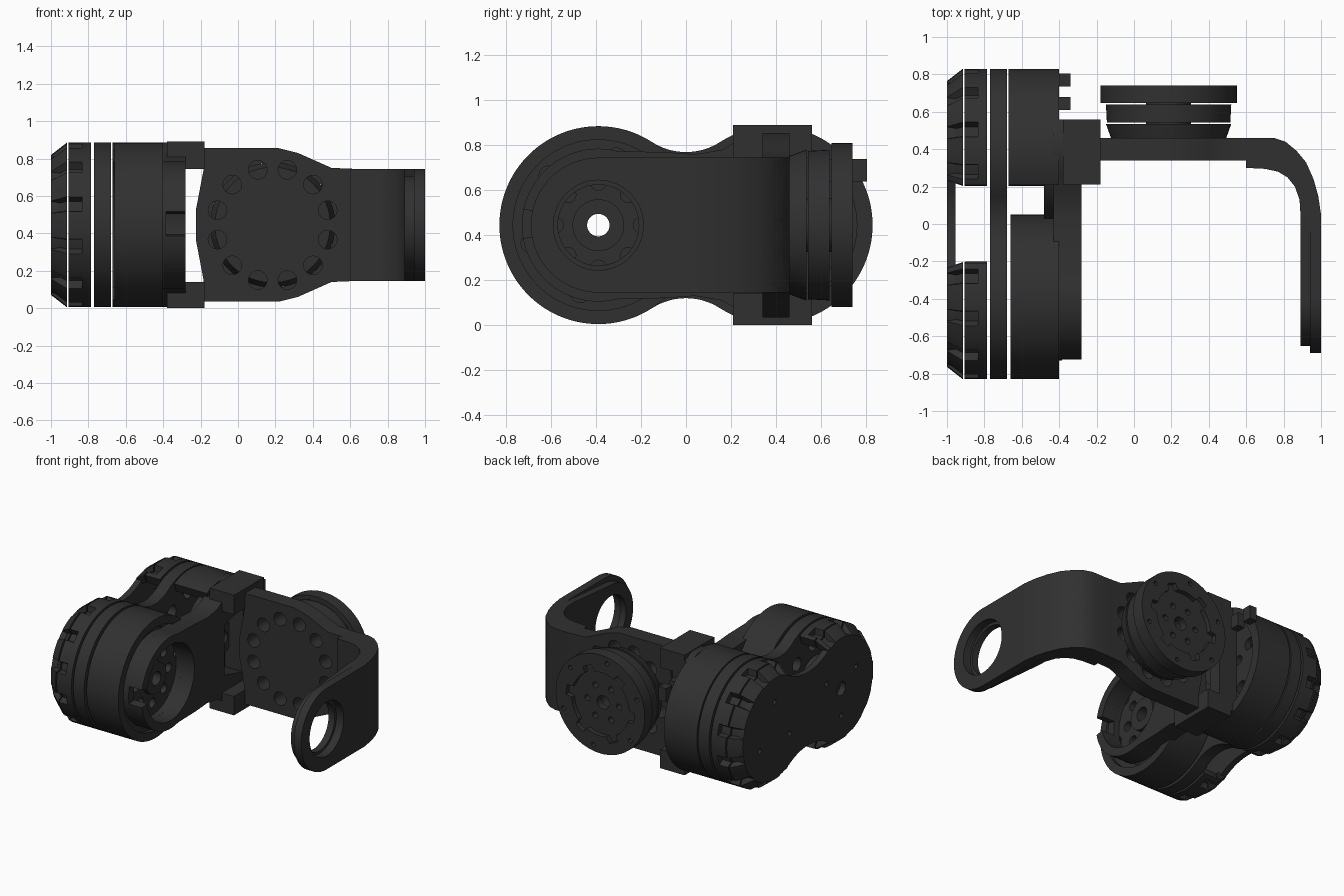
import bpy, bmesh
from math import sin, cos, pi, radians, sqrt, atan2
from mathutils import Matrix, Vector

if "Cube" in bpy.data.objects:
    bpy.data.objects.remove(bpy.data.objects["Cube"])

CZ = 0.445        # height of every joint axis
LOBE = 0.39       # distance of the two motor axes from the middle
ROTOR_X = 0.185   # axis of the output rotor

dark = bpy.data.materials.new("dark_plastic")
dark.use_nodes = True
dark.diffuse_color = (0.03, 0.03, 0.03, 1)
bsdf = dark.node_tree.nodes["Principled BSDF"]
bsdf.inputs["Base Color"].default_value = dark.diffuse_color
bsdf.inputs["Roughness"].default_value = 0.6

# local (u, v, depth) to world axes
AXES = {
    "x": Matrix(((0, 0, 1), (1, 0, 0), (0, 1, 0))),
    "y": Matrix(((1, 0, 0), (0, 0, 1), (0, 1, 0))),
    "z": Matrix.Identity(3),
}


def arc(r, a0=0, a1=360, c=(0, 0), n=48):
    steps = n if abs(a1 - a0) < 360 else n - 1
    span = steps if abs(a1 - a0) < 360 else n
    return [(c[0] + r * cos(radians(a0 + (a1 - a0) * i / span)),
             c[1] + r * sin(radians(a0 + (a1 - a0) * i / span))) for i in range(steps + 1)]


def hole_ring(count, radius, r, c, phase=0):
    return [arc(r, c=(c[0] + radius * cos(radians(phase) + 2 * pi * i / count),
                      c[1] + radius * sin(radians(phase) + 2 * pi * i / count)), n=16)
            for i in range(count)]


def prism(name, axis, a, b, loops, taper=1, centre=(0, 0)):
    """Extrude an outline with holes from a to b; taper scales the end at a."""
    cu = bpy.data.curves.new(name, "CURVE")
    cu.dimensions, cu.fill_mode, cu.extrude = "2D", "BOTH", (b - a) / 2
    for pts in loops:
        sp = cu.splines.new("POLY")
        sp.points.add(len(pts) - 1)
        for p, q in zip(sp.points, pts):
            p.co = (q[0], q[1], 0, 1)
        sp.use_cyclic_u = True
    tmp = bpy.data.objects.new(name + "_outline", cu)
    bpy.context.collection.objects.link(tmp)
    dg = bpy.context.evaluated_depsgraph_get()
    me = bpy.data.meshes.new_from_object(tmp.evaluated_get(dg))
    bpy.data.objects.remove(tmp)
    bm = bmesh.new()
    bm.from_mesh(me)
    bmesh.ops.remove_doubles(bm, verts=bm.verts, dist=0.0002)
    mid = Vector((centre[0], centre[1], 0))
    for v in bm.verts:
        if v.co.z < 0 and taper != 1:
            z = v.co.z
            v.co = mid + (v.co - mid) * taper
            v.co.z = z
        v.co.z += (a + b) / 2
        v.co = AXES[axis] @ v.co
    bmesh.ops.recalc_face_normals(bm, faces=bm.faces)
    bm.to_mesh(me)
    bm.free()
    me.name = name
    me.materials.clear()
    me.materials.append(dark)
    ob = bpy.data.objects.new(name, me)
    bpy.context.collection.objects.link(ob)
    bpy.ops.object.select_all(action="DESELECT")
    ob.select_set(True)
    bpy.context.view_layer.objects.active = ob
    bpy.ops.object.shade_smooth_by_angle(angle=radians(30))
    return ob


def box(name, x, y, z):
    return prism(name, "z", z[0], z[1], [[(x[0], y[0]), (x[1], y[0]), (x[1], y[1]), (x[0], y[1])]])


def waisted(r, w):
    """Two round lobes joined by a concave waist of half height w."""
    fillet = (LOBE ** 2 + w * w - r * r) / (2 * (r - w))
    t = 180 / pi * atan2(w + fillet, LOBE)
    top = (0, CZ + w + fillet)
    low = (0, CZ - w - fillet)
    return (arc(r, t - 180, 180 - t, (LOBE, CZ))
            + arc(fillet, -t, t - 180, top, 16)[1:-1]
            + arc(r, t, 360 - t, (-LOBE, CZ))
            + arc(fillet, 180 - t, t, low, 16)[1:-1])


def open_ring(side, notched, r=0.44, inner=0.37, half=115):
    """C-shaped ring around a lobe, open to the middle, with optional slots."""
    pts = []
    for i in range(-half * 2, half * 2 + 1, 3):
        a = i / 2
        slot = notched and abs((a % 30) - 15) < 5
        rr = r - 0.045 if slot else r
        pts.append((rr * cos(radians(a)), rr * sin(radians(a))))
    pts += arc(inner, half, -half)
    return [(side * (LOBE + u), CZ + v) for u, v in pts]


# Cover and middle plate shared by both motors
front, rear = (-LOBE, CZ), (LOBE, CZ)
prism("cover_plate", "x", -1, -0.955,
      [waisted(0.37, 0.27), arc(0.05, c=front)]
      + hole_ring(3, 0.2, 0.018, front, 30) + hole_ring(3, 0.2, 0.018, rear, 90))
prism("middle_plate", "x", -0.77, -0.68,
      [waisted(0.44, 0.325), arc(0.05, c=front), arc(0.05, c=rear)]
      + hole_ring(8, 0.27, 0.05, front) + hole_ring(8, 0.27, 0.05, rear))

# End caps, housings and motor discs
for side, label, c in ((-1, "front", front), (1, "rear", rear)):
    prism(label + "_cap_rim", "x", -1, -0.915, [open_ring(side, True)], 0.85, c)
    prism(label + "_cap_slots", "x", -0.905, -0.835, [open_ring(side, True)])
    prism(label + "_cap_band", "x", -0.835, -0.785, [open_ring(side, False)])
    prism(label + "_motor_can", "x", -0.9, -0.785,
          [arc(0.19 if side < 0 else 0.17, c=c), arc(0.05, c=c)])
    prism(label + "_motor_face", "x", -0.48, -0.43,
          [arc(0.385, c=c), arc(0.05, c=c)] + hole_ring(8, 0.19, 0.035, c)
          + hole_ring(6, 0.31, 0.045, c, 15))
    prism(label + "_motor_hub", "x", -0.43, -0.395, [arc(0.115, c=c), arc(0.05, c=c)])
prism("front_housing", "x", -0.66, -0.4, [arc(0.44, c=front, n=72), arc(0.38, c=front)])
prism("rear_housing", "x", -0.67, -0.4, [open_ring(1, False)])
for y in (0.61, 0.735):
    box("rear_tab", (-0.4, -0.34), (y, y + 0.07), (0.64, 0.74))

# Side arm: round rim at the front, flaring to the clamp at the rear
flare = [(-0.1, 0.325), (0.04, 0.315), (0.16, 0.335), (0.27, 0.4), (0.37, 0.44), (0.48, 0.44), (0.56, 0.4)]
lower = [(y, CZ - h) for y, h in flare]
upper = [(y, CZ + h) for y, h in reversed(flare)]
window = [(0.24, 0.26), (0.46, 0.2), (0.46, 0.69), (0.24, 0.63)]
prism("side_arm", "x", -0.43, -0.385,
      [lower + upper + arc(0.34, 75, 285, front), arc(0.28, c=front), window])
prism("side_arm_rim", "x", -0.385, -0.28,
      [arc(0.34, 190, 285, front) + lower + upper + arc(0.34, 75, 168, front)
       + arc(0.28, 168, -170, front), window])

# Clamp blocks above and below the output plate
for z in ((0.0, 0.14), (0.745, 0.89)):
    box("clamp_block", (-0.38, -0.18), (0.21, 0.56), z)

# Output plate with its circle of holes
hub = (ROTOR_X, CZ)
edge = [(-0.19, 0.41), (0.22, 0.41), (0.32, 0.385), (0.41, 0.345), (0.5, 0.305), (0.62, 0.3)]
prism("output_plate", "y", 0.34, 0.46,
      [[(x, CZ - h) for x, h in edge] + [(x, CZ + h) for x, h in reversed(edge)]
       + [(-0.185, CZ + 0.29), (-0.225, CZ + 0.08), (-0.225, CZ - 0.08), (-0.185, CZ - 0.29)]]
      + hole_ring(12, 0.305, 0.05, hub, 15))

# Output rotor
prism("rotor_base", "y", 0.46, 0.535, [arc(0.335, c=hub, n=64), arc(0.06, c=hub)], 0.92, hub)
prism("rotor_wall", "y", 0.542, 0.638, [arc(0.335, c=hub, n=64), arc(0.28, c=hub)], 0.985, hub)
rim = [(hub[0] + r * cos(radians(a)), hub[1] + r * sin(radians(a)))
       for a in range(0, 360, 3) for r in [0.28 if a % 60 < 18 else 0.235]]
prism("rotor_rim", "y", 0.648, 0.74, [arc(0.365, c=hub, n=64), rim] + hole_ring(6, 0.32, 0.016, hub, 40))
prism("rotor_face", "y", 0.65, 0.705,
      [arc(0.3, c=hub), arc(0.05, c=hub)] + hole_ring(6, 0.13, 0.022, hub))
prism("rotor_shaft", "y", 0.53, 0.65, [arc(0.12, c=hub), arc(0.06, c=hub)])

# Curved bracket bend
outer = [(0.6, 0.46), (0.75, 0.46), (0.81, 0.44), (0.87, 0.39), (0.92, 0.33), (0.96, 0.24), (0.985, 0.15), (1, 0.05)]
inner = [(0.89, 0.05), (0.885, 0.13), (0.86, 0.2), (0.82, 0.25), (0.77, 0.28), (0.7, 0.295), (0.6, 0.3)]
bend = prism("bracket_bend", "z", CZ - 0.3, CZ + 0.3, [outer + inner])
# Screw pockets sunk into the bend
cutter = prism("pocket_cutter", "y", 0.35, 0.6,
               [arc(0.066, c=(0.83, CZ + k * 0.075), n=12) for k in (-3, -1, 1, 3)])
cutter.hide_render = True
mod = bend.modifiers.new("pockets", "BOOLEAN")
mod.operation, mod.solver, mod.object = "DIFFERENCE", "EXACT", cutter
bpy.context.view_layer.objects.active = bend
bpy.ops.object.modifier_apply(modifier=mod.name)
bpy.data.objects.remove(cutter)

# Bracket end with a stepped bearing hole
for name, a, b, r, bore in (("bracket_end", 0.94, 1, 0.3, 0.2), ("bracket_end_step", 0.89, 0.94, 0.262, 0.18)):
    prism(name, "x", a, b,
          [[(0.05, CZ - 0.3), (0.05, CZ + 0.3)] + arc(r, 90, 270, front, 32), arc(bore, c=front)])
